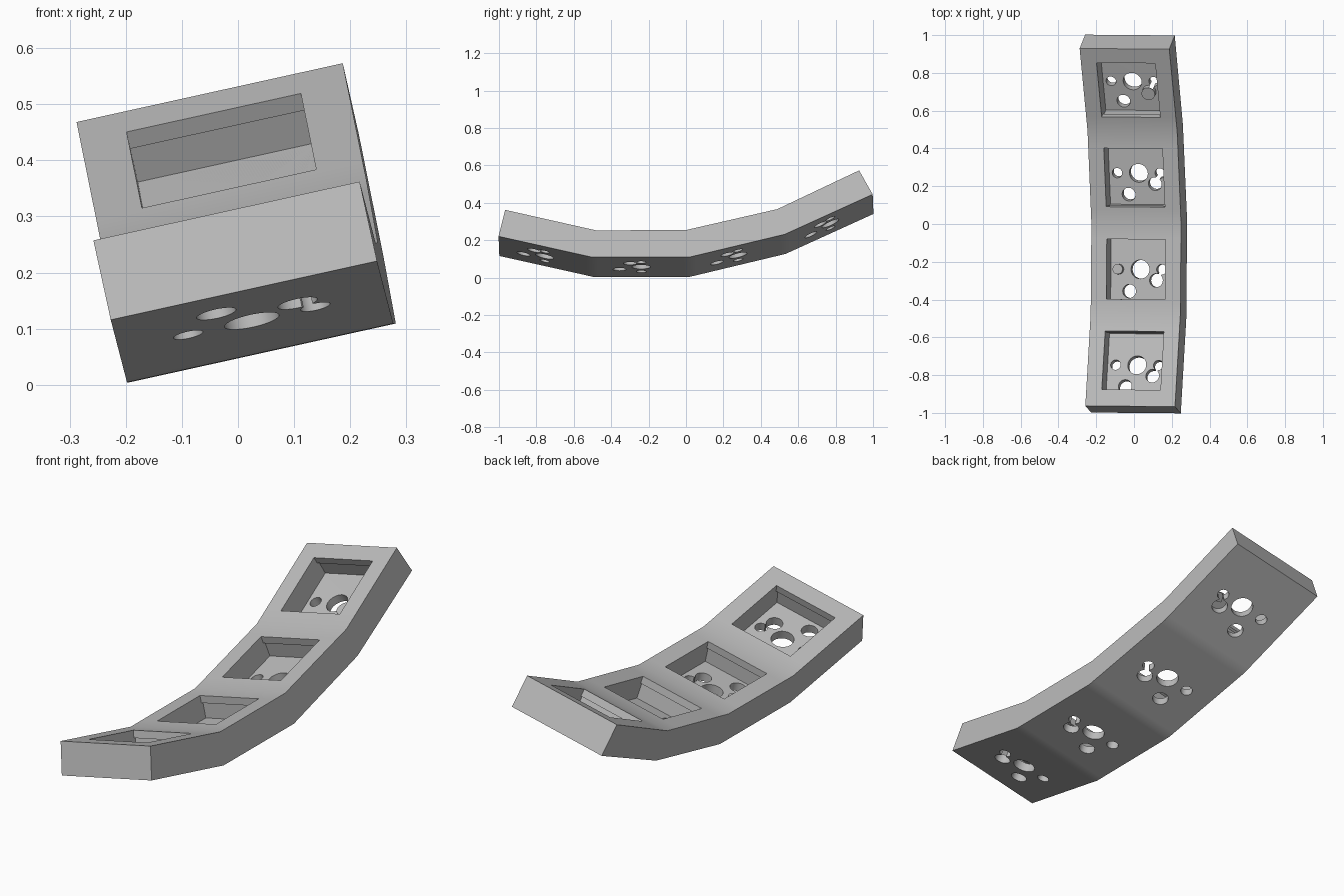
import bpy, bmesh, math
from mathutils import Matrix, Vector

cube = bpy.data.objects.get("Cube")
if cube:
    bpy.data.objects.remove(cube, do_unlink=True)

grey = bpy.data.materials.new("plain grey")
grey.use_nodes = True
colour = (0.5, 0.5, 0.5, 1)
grey.diffuse_color = colour
grey.node_tree.nodes["Principled BSDF"].inputs["Base Color"].default_value = colour

U_MID, WIDTH = 0.055, 0.486      # strip centre and width
POCKET, DEPTH, LIP = 0.318, 0.107, 0.034

# Side profile (y, height) of the curved strip
TOP = [Vector(p) for p in [(-0.965, 0.305), (-0.48, 0.193), (0.0, 0.194), (0.49, 0.309), (0.927, 0.521)]]
BOTTOM = [Vector(p) for p in [(-1.0, 0.16), (-0.5, 0.046), (0.02, 0.046), (0.53, 0.171), (1.0, 0.39)]]


def with_flanks(points, margin):
    """Add a point near both ends of every segment, to keep the bends local."""
    out = [points[0]]
    for a, b in zip(points, points[1:]):
        step = (b - a).normalized() * margin
        out += [a + step, b - step, b]
    return out


def make_object(name, bm):
    bmesh.ops.recalc_face_normals(bm, faces=bm.faces)
    mesh = bpy.data.meshes.new(name)
    bm.to_mesh(mesh)
    bm.free()
    mesh.materials.append(grey)
    obj = bpy.data.objects.new(name, mesh)
    bpy.context.collection.objects.link(obj)
    return obj


# Strip body
bm = bmesh.new()
outline = with_flanks(TOP, 0.08) + with_flanks(BOTTOM, 0.03)[::-1]
side = bm.faces.new([bm.verts.new((U_MID - WIDTH / 2, p.x, p.y)) for p in outline])
extruded = bmesh.ops.extrude_face_region(bm, geom=[side])["geom"]
bmesh.ops.translate(bm, vec=(WIDTH, 0, 0), verts=[v for v in extruded if isinstance(v, bmesh.types.BMVert)])
body = make_object("socket_strip", bm)
bpy.context.view_layer.objects.active = body
body.select_set(True)


def cut(bm, frame):
    """Subtract a shape, given in the frame of one segment, from the body."""
    bm.transform(frame)
    cutter = make_object("cutter", bm)
    cutter.hide_render = True
    mod = body.modifiers.new("cut", "BOOLEAN")
    mod.operation, mod.solver, mod.object = "DIFFERENCE", "EXACT", cutter
    bpy.ops.object.modifier_apply(modifier=mod.name)
    bpy.data.objects.remove(cutter, do_unlink=True)


def box(size, centre, turn=0):
    bm = bmesh.new()
    place = Matrix.Translation(centre) @ Matrix.Rotation(turn, 4, "Z") @ Matrix.Diagonal((*size, 1))
    bmesh.ops.create_cube(bm, size=1, matrix=place)
    return bm


def hole(x, y, radius):
    bm = bmesh.new()
    bmesh.ops.create_cone(bm, cap_ends=True, segments=32, radius1=radius, radius2=radius, depth=0.14,
                          matrix=Matrix.Translation((x, y, -0.145)))
    return bm


# Holes in each pocket floor: centre stem, two side pegs, two pins
HOLES = [(0, 0, 0.05), (-0.116, 0, 0.027), (0.116, 0, 0.027), (-0.058, -0.116, 0.036), (0.087, -0.058, 0.036)]

for a, b in zip(TOP, TOP[1:]):
    mid, tilt = (a + b) / 2, math.atan2(b.y - a.y, b.x - a.x)
    frame = Matrix.Translation((U_MID, mid.x, mid.y)) @ Matrix.Rotation(tilt, 4, "X")
    # Square pocket, with an undercut below the lip at front and back
    cut(box((POCKET, POCKET, DEPTH + 0.1), (0, 0, (0.1 - DEPTH) / 2)), frame)
    cut(box((POCKET, POCKET + 0.022, DEPTH - LIP), (0, 0, -(DEPTH + LIP) / 2)), frame)
    for x, y, radius in HOLES:
        cut(hole(x, y, radius), frame)
    # Narrow slot joining the right peg hole and its pin hole
    cut(box((0.06, 0.022, 0.13), (0.102, -0.029, -0.145), math.atan2(2, 1)), frame)

# Lean the finished strip to one side, with a slight turn
body.data.transform(Matrix.Rotation(math.radians(-0.5), 4, "Z") @ Matrix.Rotation(math.radians(-12.45), 4, "Y"))
bpy.ops.object.shade_smooth_by_angle(angle=math.radians(30))
